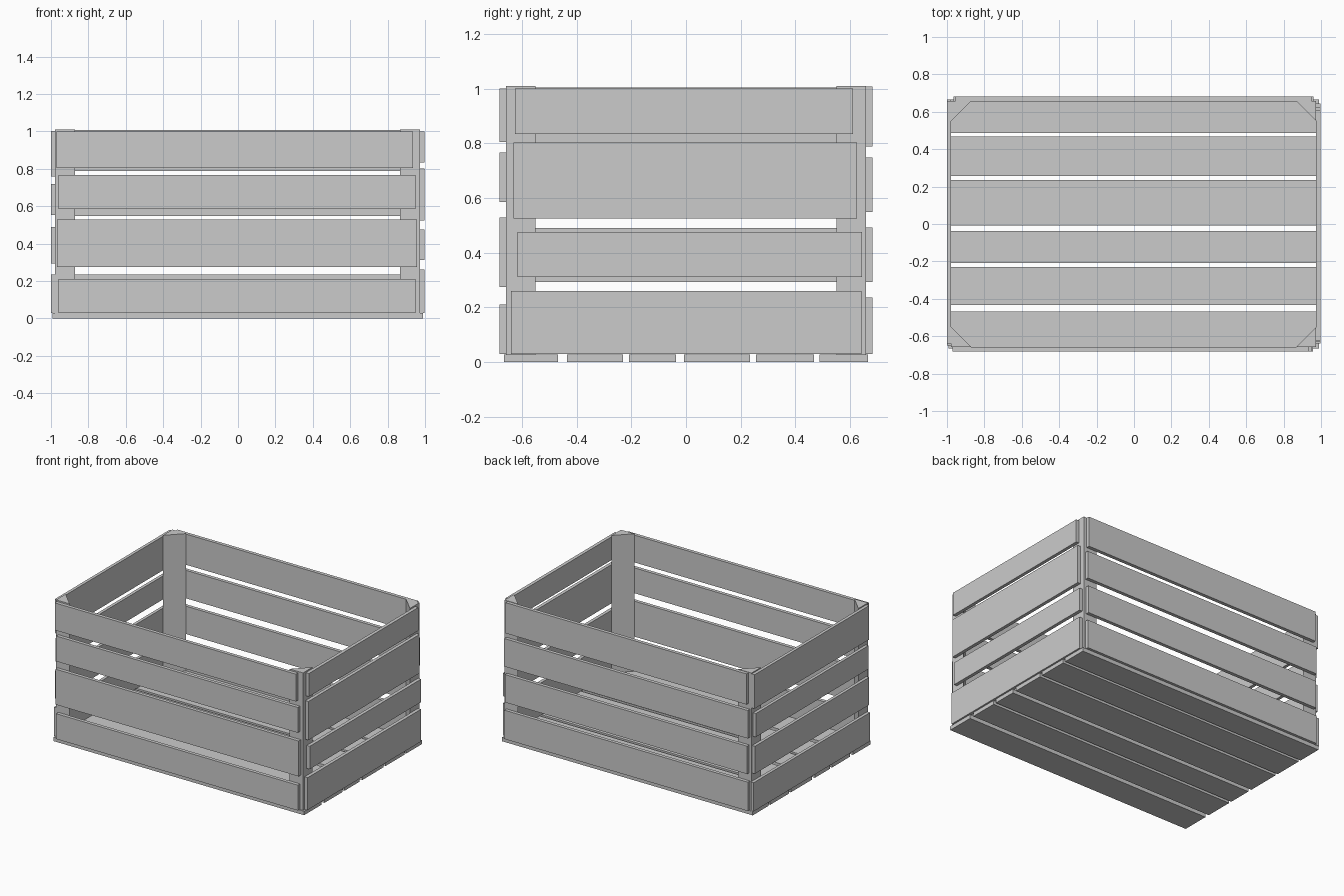
import bpy, bmesh

if "Cube" in bpy.data.objects:
    bpy.data.objects.remove(bpy.data.objects["Cube"])


def box(name, x, y, z):
    bm = bmesh.new()
    bmesh.ops.create_cube(bm, size=1)
    for v in bm.verts:
        v.co = [lo + (c + 0.5) * (hi - lo) for c, (lo, hi) in zip(v.co, (x, y, z))]
    return finish(name, bm)


def finish(name, bm):
    bmesh.ops.recalc_face_normals(bm, faces=bm.faces)
    me = bpy.data.meshes.new(name)
    bm.to_mesh(me)
    bm.free()
    ob = bpy.data.objects.new(name, me)
    bpy.context.collection.objects.link(ob)
    return ob


# Side slats: (start, end, bottom, top)
front = [(-.97, .935, .805, 1.0), (-.96, .95, .585, .766),
         (-.967, .957, .275, .528), (-.96, .95, .03, .211)]
back = [(-.955, .95, .788, 1.007), (-.965, .96, .548, .748),
        (-.96, .955, .293, .492), (-.965, .96, .03, .236)]
right = [(-.625, .61, .834, 1.0), (-.63, .625, .525, .802),
         (-.615, .643, .312, .476), (-.64, .642, .03, .261)]
left = [(-.64, .655, .76, 1.003), (-.63, .64, .552, .72),
        (-.64, .65, .293, .49), (-.65, .665, .03, .235)]

for name, slats, depth in (("front_slat", front, (-.682, -.657)),
                           ("back_slat", back, (.656, .681))):
    for a, b, z0, z1 in slats:
        box(name, (a, b), depth, (z0, z1))
for name, slats, depth in (("right_slat", right, (.974, .998)),
                           ("left_slat", left, (-1.0, -.978))):
    for a, b, z0, z1 in slats:
        box(name, depth, (a, b), (z0, z1))

# Floor planks
for y0, y1 in ((-.665, -.467), (-.434, -.23), (-.208, -.037),
               (-.007, .234), (.256, .467), (.487, .665)):
    box("floor_plank", (-.993, .988), (y0, y1), (0, .028))

# Triangular corner posts
for sx in (-1, 1):
    for sy in (-1, 1):
        bm = bmesh.new()
        cx = .974 if sx > 0 else -.978
        cy = sy * .657
        pts = ((cx, cy), (cx - sx * .107, cy), (cx, cy - sy * .107))
        base = bm.faces.new([bm.verts.new((px, py, .028)) for px, py in pts])
        top = bmesh.ops.extrude_face_region(bm, geom=[base], use_keep_orig=True)
        verts = [g for g in top["geom"] if isinstance(g, bmesh.types.BMVert)]
        bmesh.ops.translate(bm, verts=verts, vec=(0, 0, .982))
        finish("corner_post", bm)
